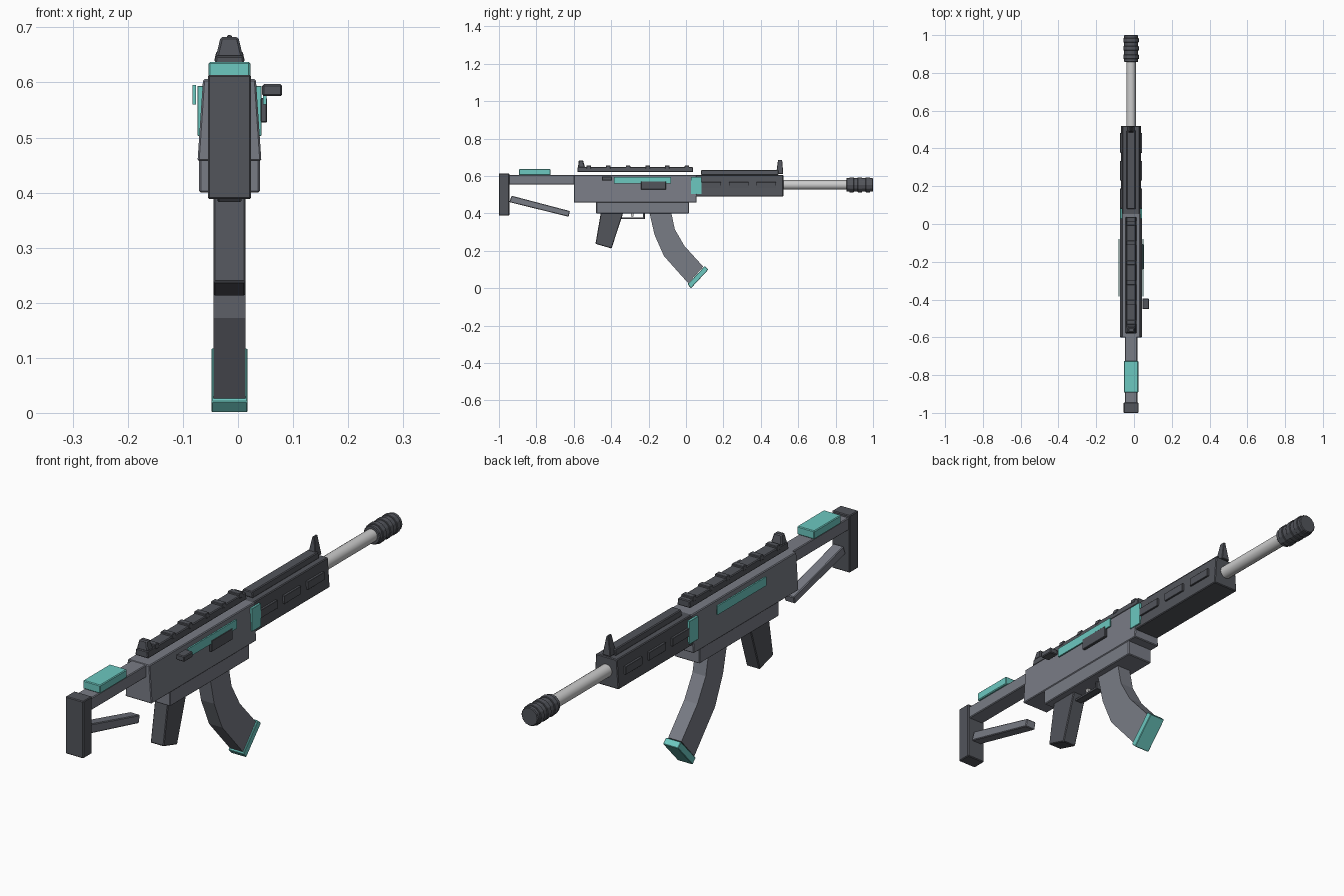
import bpy, bmesh, math
from mathutils import Matrix

if "Cube" in bpy.data.objects:
    bpy.data.objects.remove(bpy.data.objects["Cube"])

CX = -0.0155  # centre plane of the body (side handle shifts the bounds)


def material(name, rgb):
    m = bpy.data.materials.new(name)
    m.diffuse_color = (*rgb, 1)
    m.use_nodes = True
    m.node_tree.nodes["Principled BSDF"].inputs["Base Color"].default_value = m.diffuse_color
    return m


DARK = material("dark_grey", (0.085, 0.09, 0.105))
MID = material("mid_grey", (0.19, 0.2, 0.235))
LIGHT = material("light_metal", (0.6, 0.6, 0.6))
TEAL = material("teal", (0.15, 0.58, 0.53))


def finish(bm, name, mat, bevel=0.0):
    bmesh.ops.recalc_face_normals(bm, faces=bm.faces)
    me = bpy.data.meshes.new(name)
    bm.to_mesh(me)
    bm.free()
    me.materials.append(mat)
    ob = bpy.data.objects.new(name, me)
    bpy.context.collection.objects.link(ob)
    if bevel:
        mod = ob.modifiers.new("bevel", "BEVEL")
        mod.width, mod.segments, mod.limit_method = bevel, 1, "ANGLE"
    return ob


def prism(name, pts, half, mat, bevel=0.003, x=CX):
    """Side outline (y, z) extruded to both sides of x."""
    bm = bmesh.new()
    a = [bm.verts.new((x - half, y, z)) for y, z in pts]
    b = [bm.verts.new((x + half, y, z)) for y, z in pts]
    n = len(pts)
    bm.faces.new(a)
    bm.faces.new(b[::-1])
    for i in range(n):
        j = (i + 1) % n
        bm.faces.new((a[i], a[j], b[j], b[i]))
    return finish(bm, name, mat, bevel)


def block(name, y0, y1, z0, z1, half, mat, top=None, bevel=0.003, x=CX, front=None):
    """Box with optional narrower top half-width and shorter top length."""
    top = half if top is None else top
    t0, t1 = front or (y0, y1)
    bm = bmesh.new()
    lo = [bm.verts.new((x + sx * half, y, z0)) for sx, y in ((-1, y0), (1, y0), (1, y1), (-1, y1))]
    hi = [bm.verts.new((x + sx * top, y, z1)) for sx, y in ((-1, t0), (1, t0), (1, t1), (-1, t1))]
    bm.faces.new(lo[::-1])
    bm.faces.new(hi)
    for i in range(4):
        j = (i + 1) % 4
        bm.faces.new((lo[i], lo[j], hi[j], hi[i]))
    return finish(bm, name, mat, bevel)


def tube(name, y0, y1, r, mat, sides, bevel=0.0):
    bm = bmesh.new()
    bmesh.ops.create_cone(bm, cap_ends=True, segments=sides, radius1=r, radius2=r, depth=y1 - y0)
    bm.transform(Matrix.Translation((CX, (y0 + y1) / 2, 0.552)) @ Matrix.Rotation(math.pi / 2, 4, "X"))
    return finish(bm, name, mat, bevel)


# Receiver and lower housing
block("receiver", -0.6, 0.056, 0.457, 0.606, 0.058, MID, top=0.048)
block("lower_housing", -0.48, 0.016, 0.4, 0.46, 0.055, MID)

# Handguard with side slots and coloured bands
block("handguard", 0.05, 0.52, 0.49, 0.606, 0.054, DARK, top=0.046)
for s, side in ((-1, "left"), (1, "right")):
    for i in range(3):
        y = 0.083 + 0.147 * i
        block(f"{side}_slot_{i + 1}", y, y + 0.104, 0.535, 0.567, 0.005, DARK,
              bevel=0.001, x=CX + s * 0.053)
    block(f"{side}_band", 0.027, 0.083, 0.503, 0.594, 0.005, TEAL, bevel=0.001, x=CX + s * 0.053)
    block(f"{side}_panel", -0.385, -0.08, 0.56, 0.595, 0.003, TEAL, bevel=0, x=CX + s * 0.064)

# Ejection port and charging handle on the right side
block("ejection_port", -0.24, -0.107, 0.527, 0.572, 0.006, DARK, bevel=0.002, x=0.047)
block("charging_handle", -0.45, -0.395, 0.575, 0.597, 0.018, DARK, x=0.062)

# Top rails
block("rear_rail", -0.58, 0.037, 0.62, 0.648, 0.029, DARK, top=0.025)
for i in range(6):
    y = -0.52 + 0.105 * i
    block(f"rail_tooth_{i + 1}", y - 0.012, y + 0.012, 0.638, 0.656, 0.028, DARK, top=0.024, bevel=0.002)
block("front_rail", 0.08, 0.495, 0.606, 0.631, 0.025, DARK, top=0.021)

# Sights
block("rear_sight", -0.578, -0.54, 0.645, 0.683, 0.025, DARK, top=0.016, front=(-0.573, -0.55), bevel=0.004)
block("front_sight", 0.482, 0.52, 0.61, 0.686, 0.018, DARK, top=0.004, front=(0.492, 0.514), bevel=0.002)

# Barrel and ribbed muzzle
barrel = tube("barrel", 0.5, 0.87, 0.025, LIGHT, 16)
for p in barrel.data.polygons:
    p.use_smooth = len(p.vertices) == 4
tube("muzzle", 0.857, 1.0, 0.037, DARK, 12, 0.003)
for i, y in enumerate((0.885, 0.93, 0.973)):
    tube(f"muzzle_ring_{i + 1}", y - 0.012, y + 0.012, 0.041, DARK, 12, 0.002)

# Stock
block("stock_tube", -0.96, -0.59, 0.555, 0.604, 0.033, MID)
block("butt_plate", -1.0, -0.945, 0.388, 0.614, 0.039, DARK)
block("cheek_pad", -0.893, -0.725, 0.604, 0.637, 0.038, TEAL)
prism("stock_strut", [(-0.945, 0.46), (-0.932, 0.494), (-0.62, 0.412), (-0.628, 0.382)], 0.022, MID)

# Grip, trigger and guard
prism("grip", [(-0.455, 0.405), (-0.335, 0.405), (-0.398, 0.212), (-0.484, 0.237)], 0.029, DARK)
block("guard_bar", -0.345, -0.22, 0.37, 0.379, 0.014, DARK, bevel=0.001)
block("guard_front", -0.23, -0.22, 0.37, 0.405, 0.014, DARK, bevel=0.001)
prism("trigger", [(-0.297, 0.405), (-0.281, 0.405), (-0.28, 0.384), (-0.29, 0.38)], 0.006, LIGHT, 0)

# Curved magazine with coloured base
prism("magazine", [(-0.197, 0.41), (-0.168, 0.285), (-0.118, 0.172), (0.012, 0.026),
                   (0.092, 0.115), (-0.008, 0.225), (-0.06, 0.315), (-0.08, 0.41)], 0.029, MID, 0)
prism("magazine_base", [(0.008, 0.02), (0.1, 0.118), (0.12, 0.1), (0.027, 0.0)], 0.033, TEAL, 0.002)
